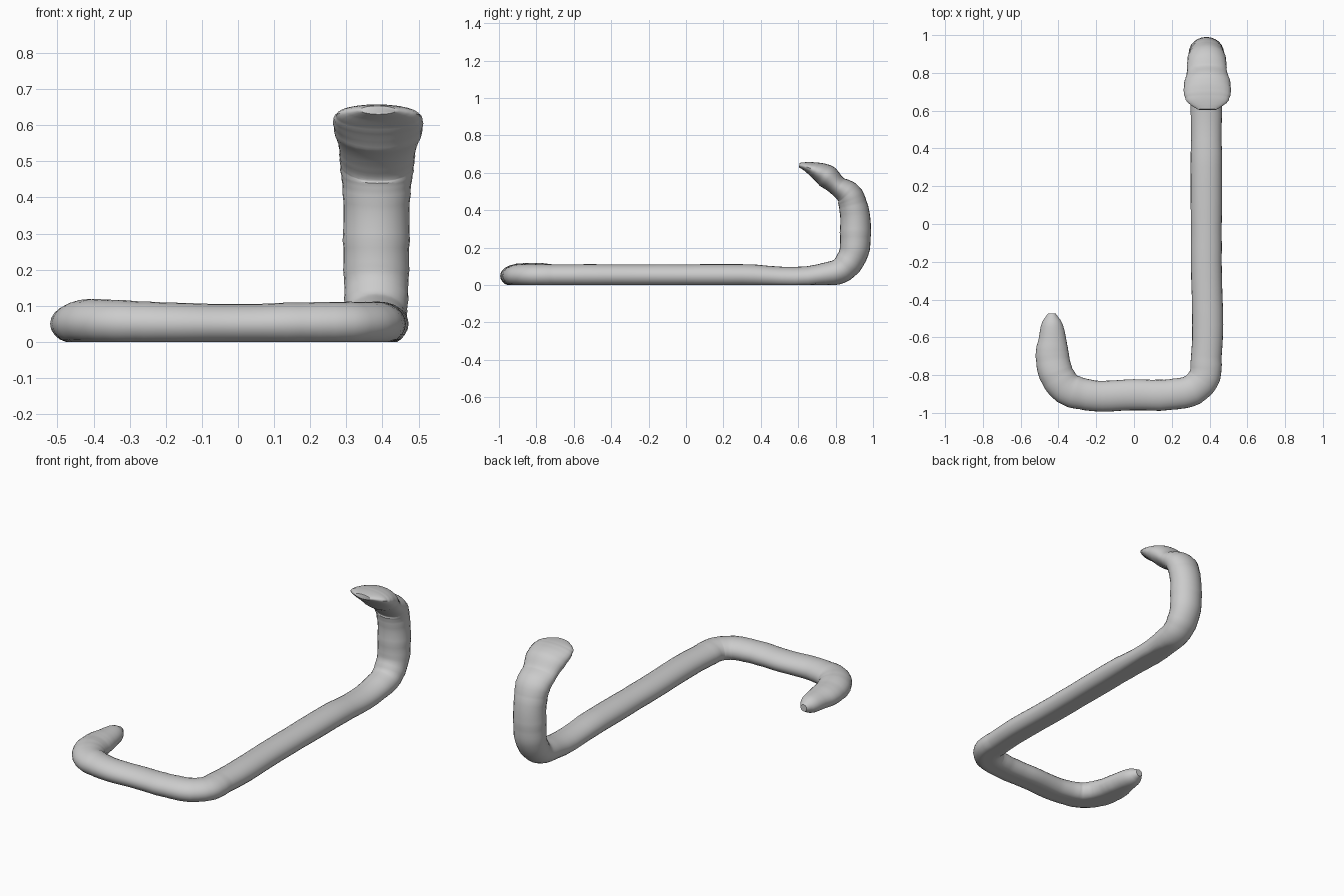
import bpy, bmesh, math, random
from mathutils import Vector

random.seed(4)
cube = bpy.data.objects.get("Cube")
if cube:
    bpy.data.objects.remove(cube)

grey = bpy.data.materials.new("plain grey")
grey.use_nodes = True
grey.diffuse_color = (0.6, 0.6, 0.6, 1)
grey.node_tree.nodes["Principled BSDF"].inputs["Base Color"].default_value = (0.6, 0.6, 0.6, 1)

SIDES, STEPS = 24, 6

# Stations from tail to snout: x, y, z, half width, half thickness
tail = [(-.435, -.473, .05, .02, .02), (-.435, -.51, .05, .046, .04),
        (-.432, -.6, .05, .072, .054), (-.432, -.7, .05, .088, .06),
        (-.413, -.79, .052, .09, .066), (-.355, -.87, .052, .088, .065)]
body = [(-.25, -.904, .05, .082, .061), (0, -.904, .048, .082, .057),
        (.2, -.902, .05, .082, .06), (.31, -.878, .05, .082, .061),
        (.368, -.82, .05, .083, .061), (.383, -.7, .05, .082, .061),
        (.383, -.2, .05, .082, .061), (.383, .3, .05, .082, .061),
        (.383, .72, .052, .083, .061)]
neck = [(.383, .835, .083, .086, .07), (.383, .892, .16, .09, .078),
        (.383, .906, .28, .092, .083), (.384, .897, .41, .094, .078),
        (.385, .87, .485, .102, .07)]
head = [(.386, .81, .53, .106, .054), (.388, .75, .583, .121, .062),
        (.388, .69, .615, .124, .044), (.388, .64, .634, .1, .024),
        (.388, .606, .642, .05, .012)]
stations = [tuple(s) for s in tail + body + neck + head]


def spline(a, b, c, d, t):
    """Catmull-Rom blend of four stations, with tangents scaled to the spacing."""
    gap = [math.dist(p[:3], q[:3]) for p, q in ((a, b), (b, c), (c, d))]
    out = []
    for i in range(len(a)):
        slope = [(q[i] - p[i]) / max(g, 1e-6) for p, q, g in zip((a, b, c), (b, c, d), gap)]
        m1 = (slope[0] * gap[1] + slope[1] * gap[0]) / (gap[0] + gap[1]) * gap[1]
        m2 = (slope[1] * gap[2] + slope[2] * gap[1]) / (gap[1] + gap[2]) * gap[1]
        h = t * t * (3 - 2 * t)
        out.append(b[i] * (1 - h) + c[i] * h + m1 * t * (1 - t) ** 2 - m2 * t * t * (1 - t))
    return out


def extend(p, q):
    """Phantom station beyond p, continuing the line from q."""
    return tuple(2 * u - v for u, v in zip(p, q))


pts = [extend(stations[0], stations[1])] + stations + [extend(stations[-1], stations[-2])]
path = [spline(*pts[i:i + 4], k / STEPS) for i in range(len(pts) - 3) for k in range(STEPS)]
path.append(stations[-1])

# Sweep an oval along the path, carrying the up direction round the bends
bm = bmesh.new()
up = Vector((0, 0, 1))
rings = []
for i, s in enumerate(path):
    ahead = Vector(path[min(i + 1, len(path) - 1)][:3])
    behind = Vector(path[max(i - 1, 0)][:3])
    tangent = (ahead - behind).normalized()
    up = (up - tangent * up.dot(tangent)).normalized()
    side = tangent.cross(up)
    wobble = 1 + random.uniform(-.015, .015)
    ring = []
    for k in range(SIDES):
        a = math.tau * k / SIDES
        co = Vector(s[:3]) + (side * math.cos(a) * s[3] + up * math.sin(a) * s[4]) * wobble
        co.z = max(co.z, 0)  # belly rests flat on the ground
        ring.append(bm.verts.new(co))
    rings.append(ring)
for r, q in zip(rings, rings[1:]):
    for k in range(SIDES):
        n = (k + 1) % SIDES
        bm.faces.new((r[k], r[n], q[n], q[k]))
bm.faces.new(rings[0])
bm.faces.new(rings[-1])
bmesh.ops.recalc_face_normals(bm, faces=bm.faces)

mesh = bpy.data.meshes.new("snake_body")
bm.to_mesh(mesh)
bm.free()
mesh.materials.append(grey)
snake = bpy.data.objects.new("snake_body", mesh)
bpy.context.collection.objects.link(snake)
bpy.context.view_layer.objects.active = snake
snake.select_set(True)
bpy.ops.object.shade_smooth_by_angle(angle=math.radians(40))
